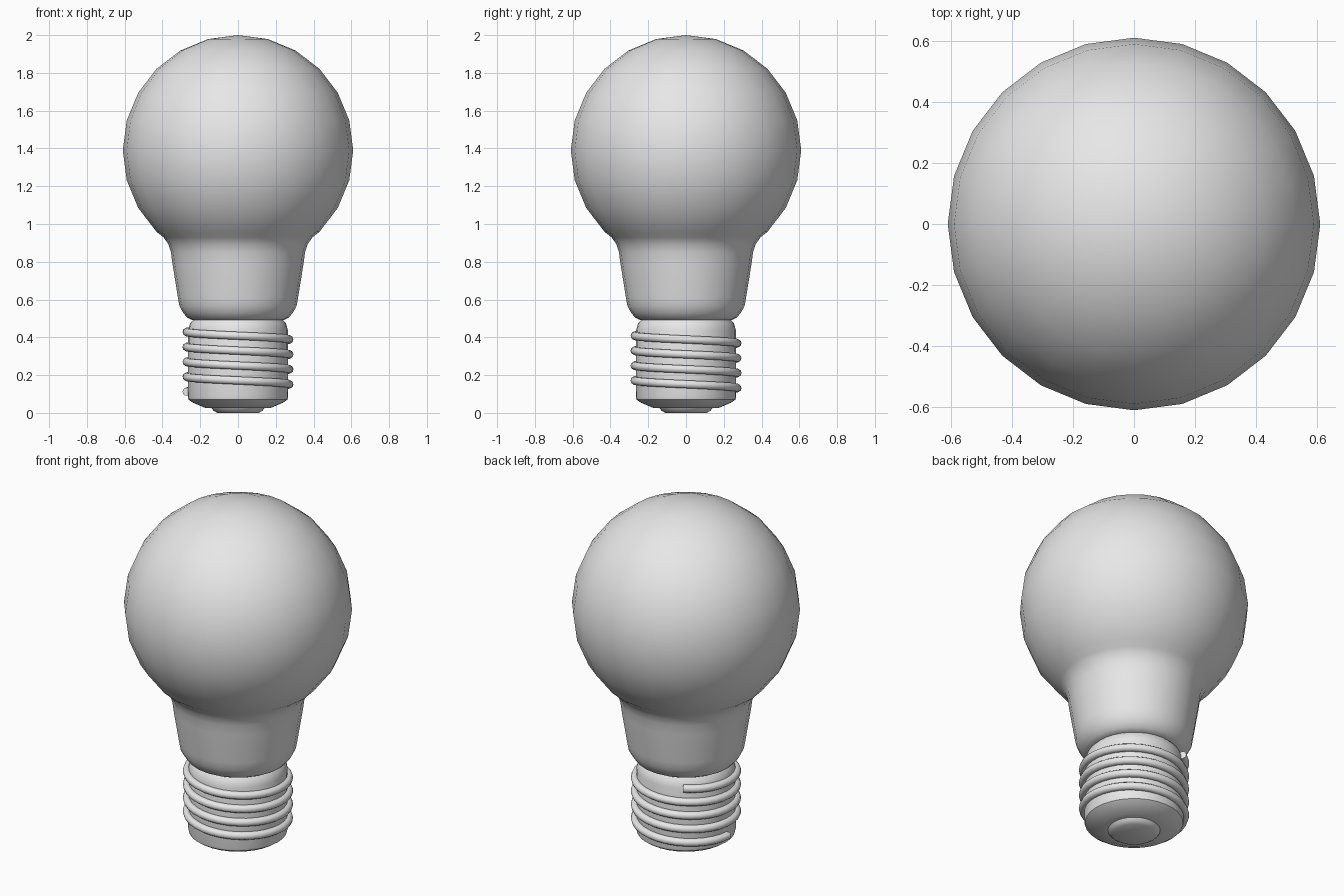
import bpy
import bmesh
import math

cube = bpy.data.objects.get("Cube")
if cube:
    bpy.data.objects.remove(cube, do_unlink=True)

grey = bpy.data.materials.new("light grey")
grey.use_nodes = True
GREY = (0.8, 0.8, 0.8, 1)
grey.diffuse_color = GREY
grey.node_tree.nodes["Principled BSDF"].inputs["Base Color"].default_value = GREY


def finish(bm, name, angle):
    """Turn a bmesh into a smooth shaded object."""
    bmesh.ops.remove_doubles(bm, verts=bm.verts, dist=0.0005)
    bmesh.ops.recalc_face_normals(bm, faces=bm.faces)
    mesh = bpy.data.meshes.new(name)
    bm.to_mesh(mesh)
    bm.free()
    mesh.materials.append(grey)
    obj = bpy.data.objects.new(name, mesh)
    bpy.context.collection.objects.link(obj)
    bpy.ops.object.select_all(action="DESELECT")
    obj.select_set(True)
    bpy.context.view_layer.objects.active = obj
    bpy.ops.object.shade_smooth_by_angle(angle=math.radians(angle))
    return obj


def lathe(name, profile, sides, angle):
    """Spin a (radius, height) profile around the z axis."""
    bm = bmesh.new()
    verts = [bm.verts.new((r, 0, z)) for r, z in profile]
    edges = [bm.edges.new(pair) for pair in zip(verts, verts[1:])]
    bmesh.ops.spin(bm, geom=verts + edges, cent=(0, 0, 0), axis=(0, 0, 1),
                   angle=math.tau, steps=sides, use_merge=True)
    return finish(bm, name, angle)


# Glass globe flowing into the tapered neck
RADIUS, CENTRE = 0.61, 1.39
globe = [(RADIUS * math.sin(math.radians(a)), CENTRE + RADIUS * math.cos(math.radians(a)))
         for a in range(0, 136, 15)]
neck = [(0.395, 0.93), (0.37, 0.895), (0.355, 0.85), (0.347, 0.79), (0.318, 0.61),
        (0.31, 0.565), (0.29, 0.53), (0.27, 0.505), (0.245, 0.492), (0, 0.49)]
lathe("glass_bulb", globe + neck, 24, 60)

# Metal cap with a chamfered foot and a small contact
cap = [(0, 0.5), (0.235, 0.495), (0.253, 0.475), (0.264, 0.44), (0.266, 0.085),
       (0.262, 0.07), (0.24, 0.055), (0.175, 0.027), (0.14, 0.025), (0.13, 0.012),
       (0.11, 0), (0, 0)]
lathe("screw_cap", cap, 32, 40)

# Screw thread: a tube following a helix
START, END, PITCH = math.radians(122), math.radians(180 + 4 * 360), 0.079
STEPS, RING = 136, 10
bm = bmesh.new()
rings = []
for i in range(STEPS + 1):
    a = START + (END - START) * i / STEPS
    z = 0.428 - PITCH * (a - math.pi) / math.tau
    ring = []
    for j in range(RING):
        t = math.tau * j / RING
        r = 0.272 + 0.022 * math.cos(t)
        ring.append(bm.verts.new((r * math.cos(a), r * math.sin(a), z + 0.022 * math.sin(t))))
    rings.append(ring)
for lower, upper in zip(rings, rings[1:]):
    for j in range(RING):
        k = (j + 1) % RING
        bm.faces.new((lower[j], lower[k], upper[k], upper[j]))
for end_ring in (rings[0], rings[-1]):
    bm.faces.new(end_ring)
finish(bm, "screw_thread", 60)
